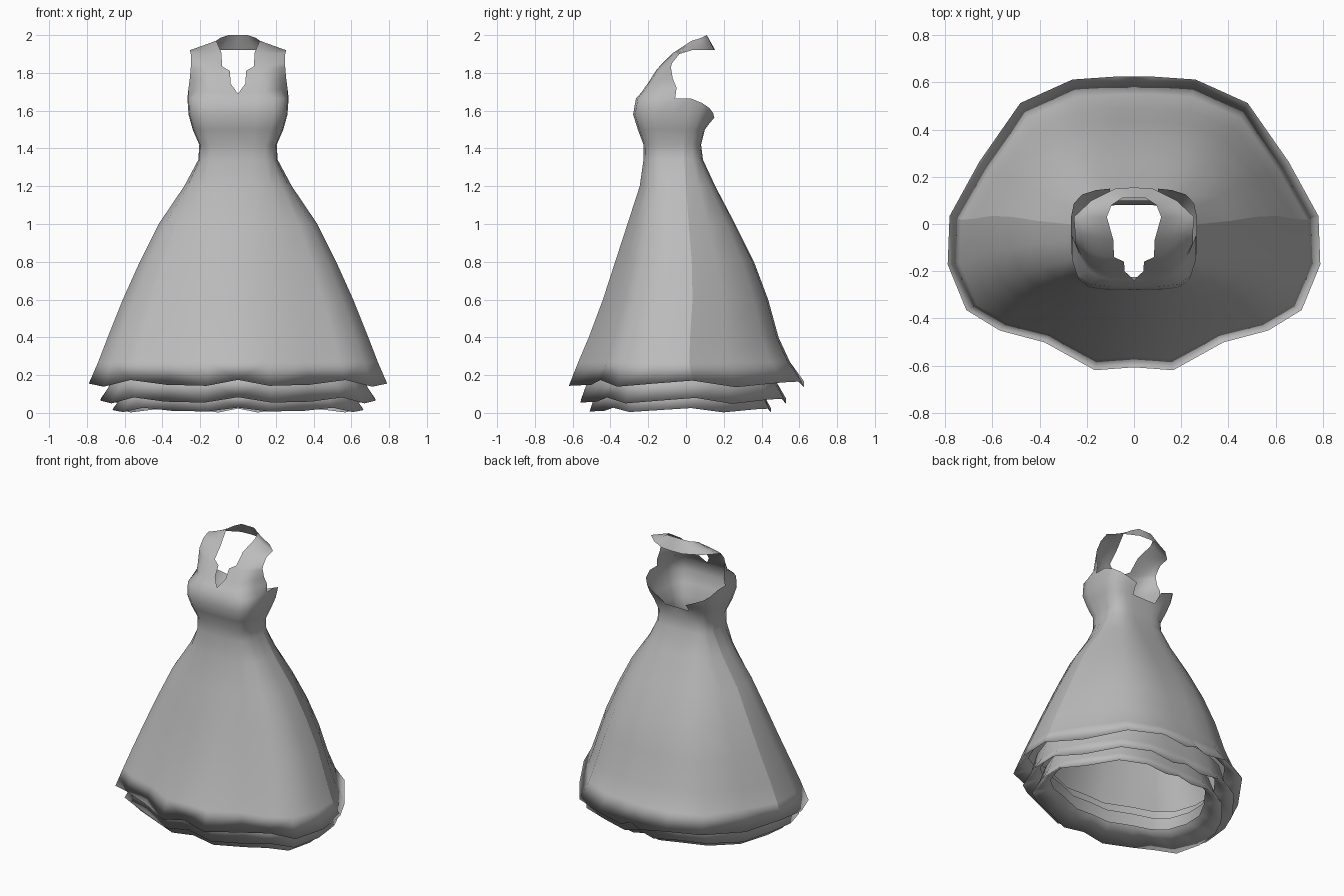
import bpy, bmesh, math

cube = bpy.data.objects.get("Cube")
if cube:
    bpy.data.objects.remove(cube, do_unlink=True)

fabric = bpy.data.materials.new("grey_fabric")
fabric.use_nodes = True
GREY = (0.5, 0.5, 0.5, 1)
fabric.diffuse_color = GREY
fabric.node_tree.nodes["Principled BSDF"].inputs["Base Color"].default_value = GREY

# Half cross-sections from centre front, round the side seam, to centre back
BODICE = [(0, -1), (.38, -1), (.72, -.95), (.9, -.78), (.98, -.45), (1, 0),
          (1, .4), (.95, .7), (.82, .88), (.6, .97), (.38, 1), (0, 1)]
HEM = [(0, -.98), (.21, -1), (.48, -.81), (.72, -.73), (.9, -.59), (1, -.28),
       (.99, .05), (.83, .42), (.61, .82), (.33, .98), (.1, 1), (0, 1)]
SEAM = 6


def ring(bm, z, width, front, back, blend, wave=0, slope=0):
    """One half ring; blend goes from bodice section to hem section."""
    mid, half = (front + back) / 2, (back - front) / 2
    verts = []
    for i, (a, b) in enumerate(zip(BODICE, HEM)):
        x = a[0] + (b[0] - a[0]) * blend
        y = a[1] + (b[1] - a[1]) * blend
        height = z + wave * math.cos(i * 2.2) - slope * max(0, i - SEAM)
        verts.append(bm.verts.new((x * width, mid + y * half, height)))
    return verts


def bridge(bm, low, high, count=None):
    """Join two rows of vertices with quads facing outward."""
    count = count or min(len(low), len(high))
    for i in range(count - 1):
        bm.faces.new((low[i], low[i + 1], high[i + 1], high[i]))


def finish(bm, name, seam_edges=()):
    for face in bm.faces:
        face.smooth = True
    for edge in seam_edges:
        edge.smooth = False
    mesh = bpy.data.meshes.new(name)
    bm.to_mesh(mesh)
    bm.free()
    mesh.materials.append(fabric)
    obj = bpy.data.objects.new(name, mesh)
    bpy.context.collection.objects.link(obj)
    mirror = obj.modifiers.new("Mirror", "MIRROR")
    mirror.merge_threshold = 0.002
    return obj


# Gown: turned-up hem, skirt, waist and bust, from the inside of the hem upward
bm = bmesh.new()
rows = [ring(bm, *r) for r in (
    (.27, .69, -.53, .5, 1),
    (.155, .79, -.62, .625, 1, .02),
    (.27, .74, -.57, .55, 1),
    (.4, .69, -.515, .49, .95),
    (.6, .61, -.44, .435, .9),
    (.8, .52, -.375, .36, .85),
    (1.0, .42, -.31, .26, .75),
    (1.2, .285, -.245, .155, .5),
    (1.34, .21, -.225, .09, .1),
    (1.42, .205, -.225, .08, 0),
    (1.5, .24, -.255, .1, 0),
    (1.58, .262, -.28, .13, 0, 0, .01),
    (1.665, .268, -.265, .15, 0, 0, .026))]
for n, (low, high) in enumerate(zip(rows, rows[1:])):
    # The back stays open above the waist
    bridge(bm, low, high, 11 if n > 9 else 12)
for row in rows[-2:]:
    bm.verts.remove(row.pop())
seam = [bm.edges.get((a[SEAM], b[SEAM])) for a, b in zip(rows[1:10], rows[2:11])]

# Chest, shoulder straps and neck band: neckline point, armhole point, roundness
STRAP = [((0, -.238, 1.69), (.262, -.05, 1.72), 3),
         ((.04, -.2, 1.745), (.255, -.07, 1.77), 2.8),
         ((.042, -.16, 1.81), (.25, -.08, 1.83), 2.2),
         ((.085, -.14, 1.835), (.25, -.075, 1.85), 1.8),
         ((.087, -.07, 1.905), (.25, -.035, 1.9), 1.3),
         ((.115, .03, 1.97), (.255, .03, 1.92), 1),
         ((.095, .08, 1.985), (.18, .1, 1.92), 1),
         ((.05, .11, 2.0), (.08, .15, 1.92), 1),
         ((0, .11, 2.0), (0, .155, 1.92), 1)]
last = rows[-1][:6]
for inner, outer, roundness in STRAP:
    row = []
    for k in range(6):
        t = k / 5
        weights = (t ** (1 / roundness ** .4), t ** roundness, t)
        row.append(bm.verts.new([a + (b - a) * w for a, b, w in zip(inner, outer, weights)]))
    bridge(bm, last, row)
    last = row
finish(bm, "gown", seam)

# Two flared petticoat layers with turned-up edges
for name, sections in (
    ("outer_petticoat", ((.2, .61, -.47, .41, .8),
                         (.065, .73, -.56, .53, .8, .018),
                         (.17, .665, -.52, .475, .8),
                         (.3, .63, -.49, .44, .8))),
    ("inner_petticoat", ((.12, .54, -.42, .36, .8),
                         (.015, .665, -.51, .45, .8, .013),
                         (.1, .61, -.48, .41, .8),
                         (.22, .57, -.44, .37, .8)))):
    bm = bmesh.new()
    layers = [ring(bm, *s) for s in sections]
    for low, high in zip(layers, layers[1:]):
        bridge(bm, low, high)
    finish(bm, name)
